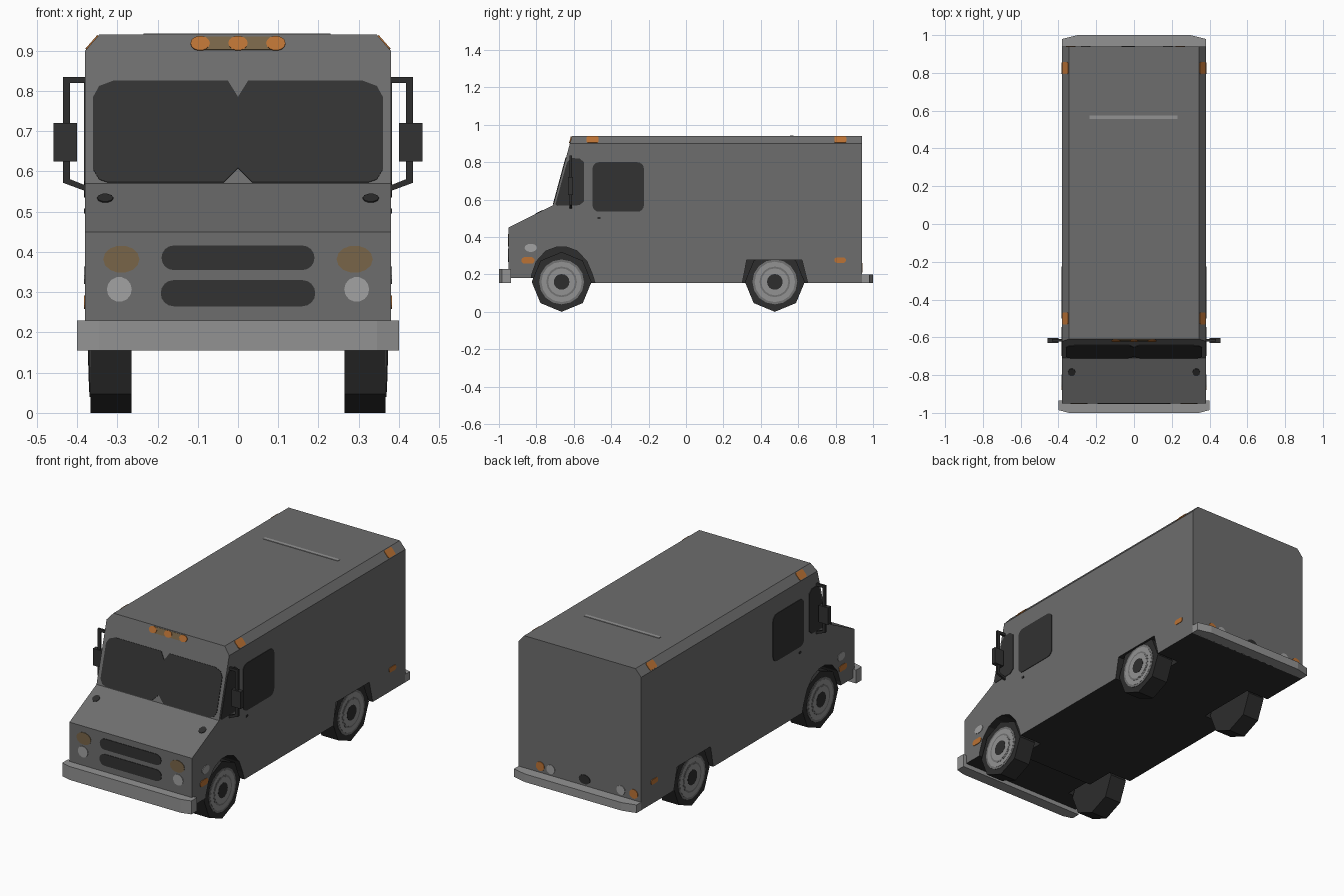
import bpy, bmesh, math
from mathutils import Vector

if "Cube" in bpy.data.objects:
    bpy.data.objects.remove(bpy.data.objects["Cube"])

def material(name, r, g, b):
    m = bpy.data.materials.new(name)
    m.diffuse_color = (r, g, b, 1)
    m.use_nodes = True
    m.node_tree.nodes["Principled BSDF"].inputs["Base Color"].default_value = m.diffuse_color
    return m

BODY = material("body grey", .155, .155, .155)
CHROME = material("bumper grey", .29, .29, .29)
GLASS = material("dark glass", .032, .032, .032)
RUBBER = material("rubber black", .026, .026, .026)
ORANGE = material("marker orange", .50, .17, .035)
AMBER = material("dull amber", .19, .13, .065)
LENS = material("lamp white", .36, .36, .36)
HUB = material("hub grey", .17, .17, .17)

def finish(name, bm, mat):
    bmesh.ops.recalc_face_normals(bm, faces=bm.faces[:])
    me = bpy.data.meshes.new(name)
    bm.to_mesh(me)
    bm.free()
    me.materials.append(mat)
    ob = bpy.data.objects.new(name, me)
    bpy.context.collection.objects.link(ob)
    return ob

def add_prism(bm, pts, vec):
    a = [bm.verts.new(p) for p in pts]
    b = [bm.verts.new(Vector(p) + Vector(vec)) for p in pts]
    bm.faces.new(a)
    bm.faces.new(b)
    for i in range(len(a)):
        j = (i + 1) % len(a)
        bm.faces.new((a[i], a[j], b[j], b[i]))

def prism(name, pts, vec, mat, mirror=False):
    bm = bmesh.new()
    add_prism(bm, pts, vec)
    if mirror:
        add_prism(bm, [(-p[0], p[1], p[2]) for p in pts], (-vec[0], vec[1], vec[2]))
    return finish(name, bm, mat)

def ellipse(cx, cy, rx, ry=None, n=14):
    ry = ry or rx
    return [(cx + rx * math.cos(2 * math.pi * i / n), cy + ry * math.sin(2 * math.pi * i / n)) for i in range(n)]

def rounded(x0, x1, y0, y1, r):
    out = []
    for k, (cx, cy) in enumerate(((x1 - r, y1 - r), (x0 + r, y1 - r), (x0 + r, y0 + r), (x1 - r, y0 + r))):
        for i in range(5):
            a = math.pi / 2 * (k + i / 4)
            out.append((cx + r * math.cos(a), cy + r * math.sin(a)))
    return out

# Body surfaces: 2D point mapped onto the surface, and its outward normal
SURF = {
    "side": (lambda a, b: (.38, a, b), (1, 0, 0)),
    "nose": (lambda a, b: (a, -.95, b), (0, -1, 0)),
    "back": (lambda a, b: (a, .94, b), (0, 1, 0)),
    "slope": (lambda a, b: (a, -.71 + (b - .57) * .1 / .37, b), (0, -.965, .261)),
    "hood": (lambda a, b: (a, b, .45 + (b + .95) * .5), (0, -.447, .894)),
    "roof": (lambda a, b: (a, b, .94), (0, 0, 1)),
    "chamfer": (lambda a, b: (.38 - (b - .9) * .875, a, b), (.753, 0, .658)),
}

def plate(name, surf, pts, mat, mirror=False):
    f, n = SURF[surf]
    n = Vector(n)
    prism(name, [Vector(f(*p)) - n * .002 for p in pts], n * .005, mat, mirror)

# Van body: side profile extruded across, roof edges chamfered
profile = [(-.95, .18), (-.95, .45), (-.71, .57), (-.61, .94), (.94, .94), (.94, .155), (-.65, .155), (-.65, .18)]
bm = bmesh.new()
add_prism(bm, [(-.38, y, z) for y, z in profile], (.76, 0, 0))
for s in (1, -1):
    bmesh.ops.bisect_plane(bm, geom=bm.verts[:] + bm.edges[:] + bm.faces[:], dist=1e-5,
                           plane_co=(s * .38, 0, .9), plane_no=(s * .753, 0, .658), clear_outer=True)
    bmesh.ops.holes_fill(bm, edges=bm.edges[:], sides=0)
body = finish("van_body", bm, BODY)
body.data.materials.append(RUBBER)
for p in body.data.polygons:
    p.material_index = 1 if p.normal.z < -.9 else 0

# Wheel wells cut into the body
arches = {
    "front": [(-.84, .1), (-.825, .2), (-.80, .27), (-.75, .325), (-.69, .347), (-.64, .347),
              (-.58, .325), (-.53, .27), (-.50, .2), (-.47, .1)],
    "rear": [(.29, .1), (.325, .277), (.62, .277), (.665, .1)],
}
cutters = []
for k, pts in arches.items():
    c = prism(k + "_well_cutter", [(.24, y, z) for y, z in pts], (.2, 0, 0), RUBBER, True)
    c.hide_render = True
    cutters.append(c)
    mod = body.modifiers.new(k + " wells", "BOOLEAN")
    mod.operation = "DIFFERENCE"
    mod.solver = "EXACT"
    mod.material_mode = "TRANSFER"
    mod.object = c
dg = bpy.context.evaluated_depsgraph_get()
dg.update()
cut = bpy.data.meshes.new_from_object(body.evaluated_get(dg), preserve_all_data_layers=True, depsgraph=dg)
body.modifiers.clear()
body.data = cut
for c in cutters:
    bpy.data.objects.remove(c)

# Wheels: eight-sided tyres with flat hub discs
for k, y in (("front", -.665), ("rear", .475)):
    def ring(r, x, n):
        return [(x, a, b) for a, b in ellipse(y, .16, r, n=n)]
    prism(k + "_tyres", ring(.16, .265, 8), (.102, 0, 0), RUBBER, True)
    for part, r, d, m in (("rim", .12, .002, HUB), ("hub_disc", .108, .003, CHROME),
                          ("hub_ring", .082, .004, HUB), ("hub_plate", .072, .005, CHROME),
                          ("hub_cap", .042, .006, RUBBER)):
        prism(k + "_" + part, ring(r, .366, 16), (.001 + d, 0, 0), m, True)

# Bumpers
prism("front_bumper", [(-.40, -.935, .155), (-.40, -.985, .155), (-.345, -1, .155), (.345, -1, .155),
                       (.40, -.985, .155), (.40, -.935, .155)], (0, 0, .075), CHROME)
prism("rear_bumper", [(-.38, .935, .155), (-.38, .98, .155), (-.30, 1, .155), (.30, 1, .155),
                      (.38, .98, .155), (.38, .935, .155)], (0, 0, .045), CHROME)

# Glass
half = [(.025, .825), (.31, .825), (.345, .812), (.36, .785), (.36, .605), (.345, .58), (.325, .573), (.035, .573)]
plate("windshield", "slope", [(0, .785)] + half + [(0, .608)] + [(-x, z) for x, z in reversed(half)], GLASS)
plate("door_windows", "side", rounded(-.5, -.225, .535, .80, .035), GLASS, True)
plate("quarter_windows", "side", [(-.698, .575), (-.636, .80), (-.615, .822), (-.57, .82), (-.545, .80),
                                  (-.545, .59), (-.57, .57), (-.69, .567)], GLASS, True)

# Nose: grilles and lamps
plate("upper_grille", "nose", rounded(-.19, .19, .355, .416, .03), GLASS)
plate("lower_grille", "nose", rounded(-.192, .192, .265, .33, .032), GLASS)
plate("turn_lamps", "nose", ellipse(.29, .382, .045, .034), AMBER, True)
plate("headlights", "nose", ellipse(.295, .307, .031), LENS, True)
plate("hood_vents", "hood", ellipse(.33, -.785, .02, n=10), RUBBER, True)

# Roof markers
plate("roof_marker_bar", "slope", [(-.1, .902), (.1, .902), (.1, .935), (-.1, .935)], AMBER)
for i, x in enumerate((-.094, 0, .094)):
    f, n = SURF["slope"]
    n = Vector(n)
    prism("roof_marker_%d" % i, [Vector(f(*p)) for p in ellipse(x, .918, .024, .018)], n * .005, ORANGE)
for name, y in (("front", -.5), ("rear", .825)):
    plate(name + "_roof_side_markers", "chamfer", rounded(y - .032, y + .032, .903, .937, .008), ORANGE, True)
plate("roof_stripe", "roof", [(-.235, .555), (.23, .555), (.23, .575), (-.235, .575)], CHROME)

# Side markers
plate("side_lamps", "side", ellipse(-.83, .342, .033, .022), LENS, True)
plate("front_side_markers", "side", rounded(-.88, -.81, .258, .292, .016), ORANGE, True)
plate("rear_side_markers", "side", rounded(.793, .855, .262, .29, .013), ORANGE, True)
plate("door_handles", "side", rounded(-.474, -.456, .496, .508, .004), RUBBER, True)

# Rear lamps, slightly off centre
for i, (x, m) in enumerate(((.245, ORANGE), (.18, LENS), (-.03, RUBBER), (-.255, LENS), (-.335, ORANGE))):
    r = .035 if m is RUBBER else .026
    plate("rear_lamp_%d" % i, "back", ellipse(x, .235, r, .026), m)

# Wing mirrors: bent bracket and box
prism("mirror_brackets", [(.37, -.622, .835), (.435, -.622, .835), (.435, -.622, .572), (.37, -.622, .548),
                          (.37, -.622, .562), (.418, -.622, .581), (.418, -.622, .82), (.37, -.622, .82)],
      (0, .012, 0), RUBBER, True)
prism("mirrors", [(.40, -.63, .625), (.458, -.63, .625), (.458, -.63, .72), (.40, -.63, .72)],
      (0, .026, 0), GLASS, True)
